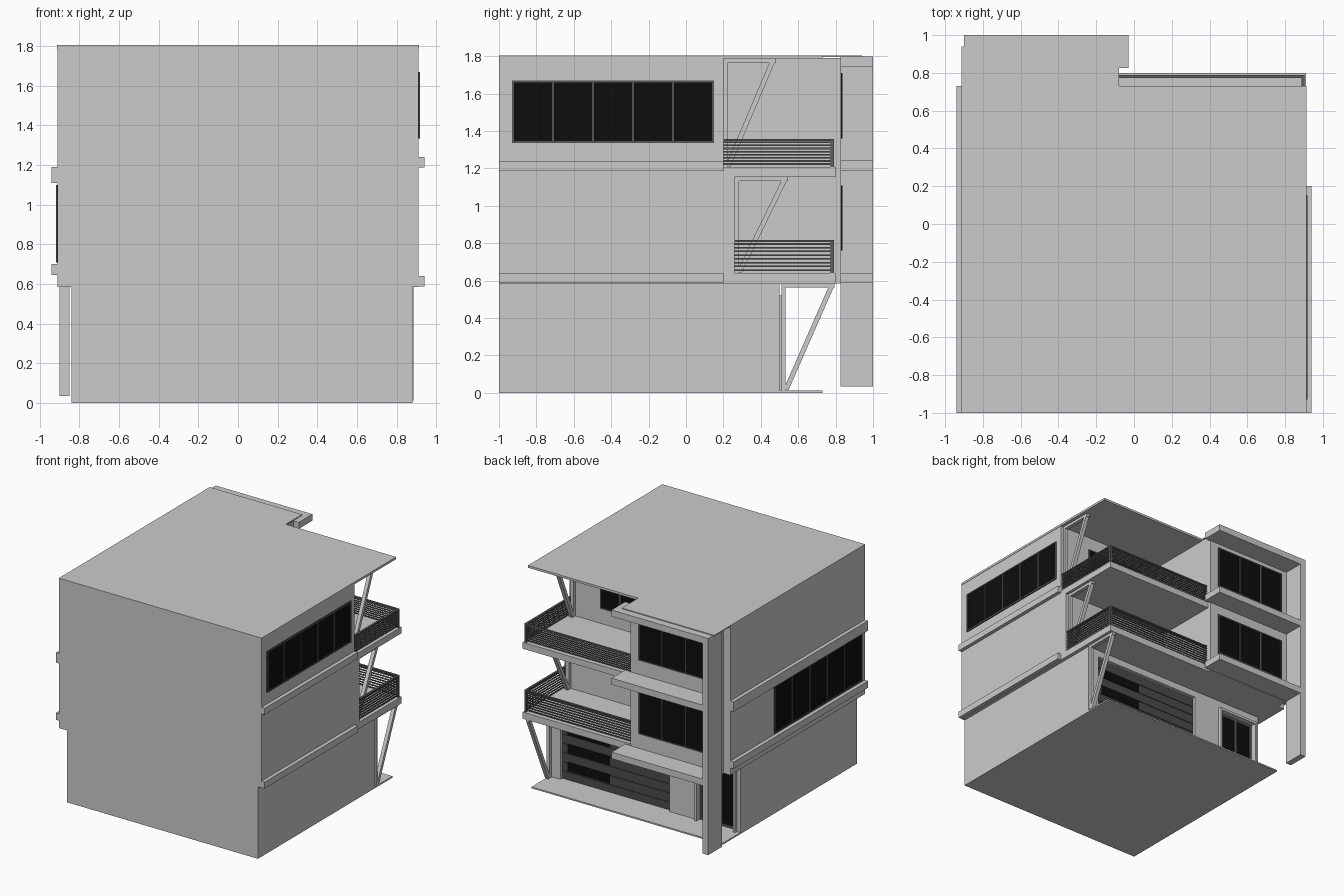
import bpy
import bmesh
from math import atan2, hypot
from mathutils import Matrix, Vector


def material(name, v):
    m = bpy.data.materials.new(name)
    m.diffuse_color = (v, v, v, 1)
    return m


GLASS = material("dark_glass", 0.004)
FRAME = material("dark_frame", 0.09)
DOOR = material("garage_grey", 0.07)
BAR = material("rail_grey", 0.12)


def boxes(name, items, mat=None):
    """One object from boxes given as (x0, x1, y0, y1, z0, z1)."""
    bm = bmesh.new()
    for x0, x1, y0, y1, z0, z1 in items:
        M = Matrix.Translation(((x0 + x1) / 2, (y0 + y1) / 2, (z0 + z1) / 2))
        M = M @ Matrix.Diagonal((x1 - x0, y1 - y0, z1 - z0, 1))
        bmesh.ops.create_cube(bm, size=1, matrix=M)
    me = bpy.data.meshes.new(name)
    bm.to_mesh(me)
    bm.free()
    ob = bpy.data.objects.new(name, me)
    bpy.context.collection.objects.link(ob)
    if mat:
        me.materials.append(mat)
    return ob


def window(name, axis, face, out, a0, a1, z0, z1, panes, t=0.011):
    """Glass and frame on a wall; axis is the wall normal, out is +1 or -1."""
    def b(u0, u1, w0, w1, d):
        lo, hi = sorted((face - 0.002 * out, face + d * out))
        return (lo, hi, u0, u1, w0, w1) if axis == "x" else (u0, u1, lo, hi, w0, w1)
    boxes(name + "_glass", [b(a0, a1, z0, z1, 0.003)], GLASS)
    bars = [b(a0, a1, z0, z0 + t, 0.008), b(a0, a1, z1 - t, z1, 0.008)]
    for i in range(panes + 1):
        c = a0 + t / 2 + (a1 - a0 - t) * i / panes
        bars.append(b(c - t / 2, c + t / 2, z0 + t, z1 - t, 0.008))
    boxes(name + "_frame", bars, FRAME)


# Ground floor with recessed garage and entrance
boxes("ground_floor", [
    (-0.84, 0.88, -1, 0.47, 0, 0.59),
    (0.78, 0.88, 0.47, 0.5, 0, 0.59),
    (-0.44, -0.2, 0.47, 0.5, 0, 0.59),
    (-0.84, -0.81, 0.47, 0.5, 0, 0.59),
    (-0.2, 0.78, 0.47, 0.5, 0.53, 0.59),
    (-0.81, -0.44, 0.47, 0.5, 0.52, 0.59)])
boxes("terrace_plate", [(-0.84, 0.88, 0.45, 0.73, 0, 0.012)])
boxes("garage_door", [(-0.2, 0.78, 0.465, 0.476, 0.075 * i + 0.002, 0.075 * i + 0.073)
                      for i in range(7)], DOOR)
boxes("garage_glass", [(0.35, 0.73, 0.47, 0.479, z, z + 0.075)
                       for z in (0.083, 0.23, 0.377)], GLASS)
window("entrance", "y", 0.472, 1, -0.79, -0.46, 0.012, 0.5, 2, 0.02)
boxes("entrance_surround", [
    (-0.46, -0.44, 0.47, 0.525, 0.012, 0.52),
    (-0.81, -0.79, 0.47, 0.525, 0.012, 0.52),
    (-0.81, -0.44, 0.47, 0.525, 0.5, 0.52)])

# Upper floors: main block, recess wall step, rear bay
boxes("upper_floors", [
    (-0.91, 0.91, -1, 0.2, 0.585, 1.79),
    (-0.08, 0.91, 0.2, 0.26, 0.585, 1.16),
    (-0.91, -0.08, 0.2, 0.73, 0.585, 1.79),
    (-0.85, -0.08, 0.73, 0.83, 0.585, 1.79)])
boxes("balcony_slabs", [(-0.08, 0.91, 0.2, 0.8, 0.585, 0.64),
                        (-0.08, 0.91, 0.2, 0.8, 1.155, 1.207)])
boxes("roof", [(-0.913, 0.913, -1, 0.73, 1.787, 1.805),
               (-0.913, -0.08, 0.73, 0.94, 1.797, 1.805)])

# Rear bay ledges and side fin
boxes("bay_ledges", [(-0.85, -0.03, 0.825, 1, z, z + 0.053)
                     for z in (0.588, 1.19, 1.745)])
boxes("bay_fin", [(-0.9, -0.85, 0.825, 1, 0.035, 1.798)])

# Wall bands
boxes("right_bands", [(0.9, 0.94, -1, 0.2, z, z + 0.053) for z in (0.587, 1.187)])
boxes("left_bands", [(-0.94, -0.9, -1, 0.73, 0.645, 0.7),
                     (-0.94, -0.9, -1, 0.73, 1.11, 1.19)])

# Windows
window("right_window", "x", 0.91, 1, -0.93, 0.15, 1.335, 1.67, 5)
window("left_window", "x", -0.91, -1, -0.96, 0.17, 0.71, 1.1, 5)
window("balcony_window", "y", 0.2, 1, 0.1, 0.63, 1.33, 1.68, 3)
for n, z in (("lower", 0.76), ("upper", 1.36)):
    window(n + "_bay_window", "y", 0.83, 1, -0.8, -0.155, z, z + 0.35, 3)

# Balcony railings
for n, y0, z0, z1 in (("lower", 0.26, 0.64, 0.818), ("upper", 0.2, 1.207, 1.358)):
    bars = []
    count = 8
    for i in range(count):
        z = z0 + 0.012 + (z1 - z0 - 0.018) * i / count
        bars += [(-0.08, 0.9, 0.777, 0.785, z, z + 0.009),
                 (0.889, 0.897, y0, 0.785, z, z + 0.009)]
    boxes(n + "_rail_bars", bars, BAR)
    boxes(n + "_handrail", [(-0.08, 0.903, 0.773, 0.79, z1 - 0.01, z1),
                            (0.886, 0.903, y0, 0.773, z1 - 0.01, z1),
                            (0.886, 0.903, 0.773, 0.79, z0, z1 - 0.01)], BAR)

# Triangular corner braces: post, top beam and diagonal
for n, y0, y1, z0, z1 in (("ground", 0.51, 0.795, 0.012, 0.585),
                          ("middle", 0.26, 0.545, 0.64, 1.155),
                          ("top", 0.2, 0.48, 1.207, 1.787)):
    boxes(n + "_brace", [(0.855, 0.885, y0, y0 + 0.023, z0, z1),
                         (0.855, 0.885, y0, y1, z1 - 0.022, z1)])
    a, b = Vector((0.87, y0 + 0.025, z0 + 0.005)), Vector((0.87, y1 - 0.015, z1 - 0.01))
    d = b - a
    L = hypot(d.y, d.z)
    ob = boxes(n + "_diagonal", [(-0.015, 0.015, 0, L, -0.013, 0.013)])
    ob.location = a
    ob.rotation_euler = (atan2(d.z, d.y), 0, 0)
